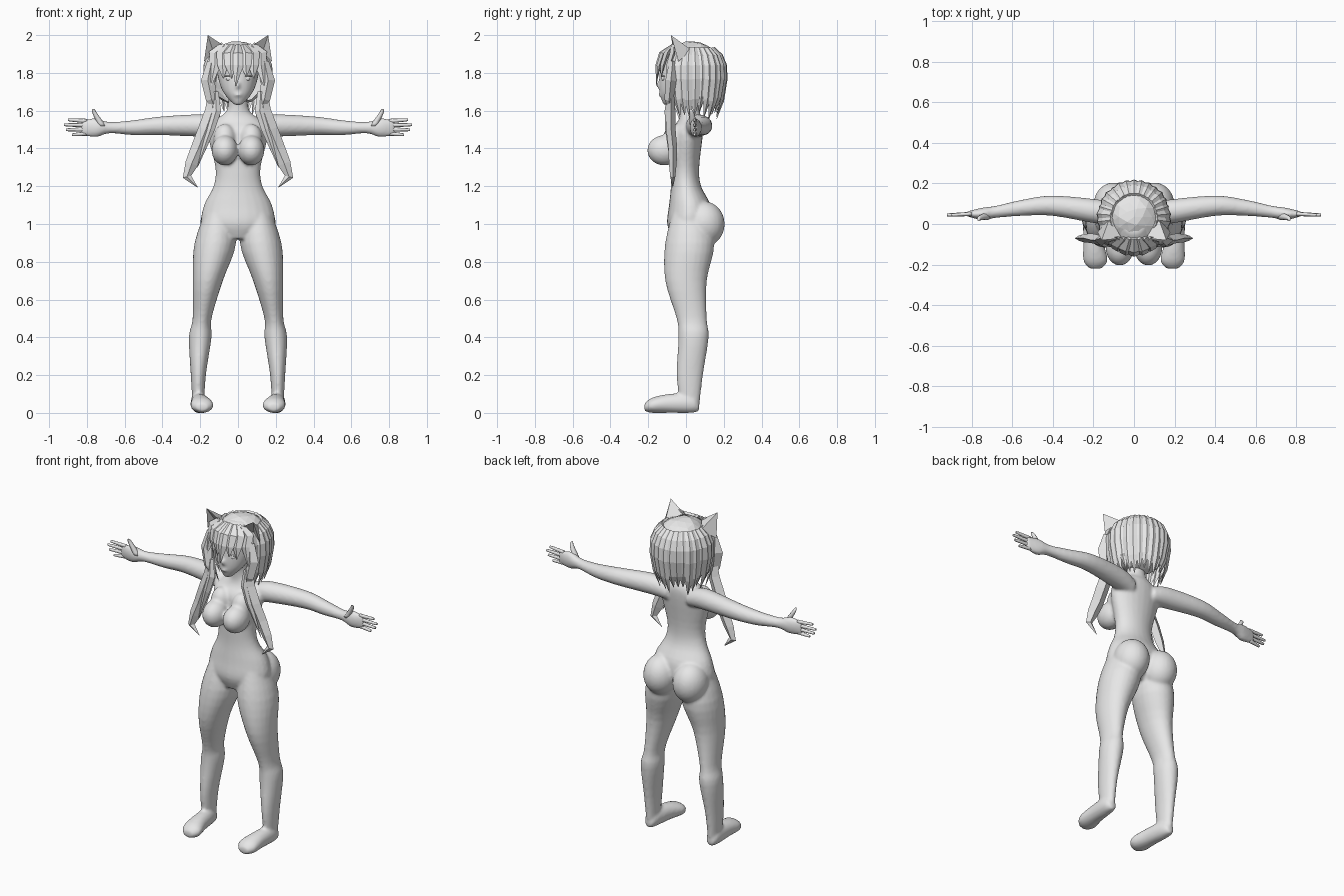
import bpy, bmesh, math, random
from mathutils import Vector, Matrix

random.seed(4)
if "Cube" in bpy.data.objects:
    bpy.data.objects.remove(bpy.data.objects["Cube"], do_unlink=True)

grey = (0.8, 0.8, 0.8, 1)
clay = bpy.data.materials.new("pale_grey")
clay.use_nodes = True
clay.diffuse_color = grey
clay.node_tree.nodes["Principled BSDF"].inputs["Base Color"].default_value = grey

SIDES = (1, -1)
HEAD = Vector((0, .035, 1.8))
FORWARD = Vector((0, -1, 0))


def finish(bm, name, smooth):
    bmesh.ops.recalc_face_normals(bm, faces=bm.faces)
    for face in bm.faces:
        face.smooth = smooth
    mesh = bpy.data.meshes.new(name)
    bm.to_mesh(mesh)
    bm.free()
    mesh.materials.append(clay)
    obj = bpy.data.objects.new(name, mesh)
    bpy.context.collection.objects.link(obj)
    return obj


def bridge(bm, loops):
    """Join successive loops of points and cap both ends."""
    rows = [[bm.verts.new(point) for point in loop] for loop in loops]
    for low, high in zip(rows, rows[1:]):
        for i in range(len(low)):
            bm.faces.new((low[i - 1], low[i], high[i], high[i - 1]))
    bm.faces.new(rows[0][::-1])
    bm.faces.new(rows[-1])


def spline(rows, steps=4):
    """Pass a smooth curve through rows of numbers."""
    rows = [Vector(row) for row in rows]
    padded = [rows[0], *rows, rows[-1]]
    result = []
    for before, a, b, after in zip(padded, padded[1:], padded[2:], padded[3:]):
        slope_a, slope_b = (b - before) / 2, (after - a) / 2
        for i in range(steps):
            t = i / steps
            ease = t * t * (3 - 2 * t)
            result.append(a.lerp(b, ease) + slope_a * t * (1 - t) ** 2 - slope_b * t * t * (1 - t))
    return result + [rows[-1]]


def tube(bm, rings, axis, side=1, sides=24):
    """Smooth tube; each ring is a centre and two radii, square to the axis."""
    across, along = [Vector([float(c == name) for c in "xyz"]) for name in "xyz" if name != axis]
    turns = [math.tau * i / sides for i in range(sides)]
    loops = []
    for x, y, z, wide, deep in spline(rings):
        centre = Vector((x * side, y, z))
        loops.append([centre + across * wide * math.cos(t) + along * deep * math.sin(t) for t in turns])
    bridge(bm, loops)


def trunk(bm, rows):
    """Central tube from rows of height, half width, front and back."""
    tube(bm, [(0, (front + back) / 2, z, wide, (back - front) / 2) for z, wide, front, back in rows], "z")


def ball(bm, centre, radii, side=1):
    x, y, z = centre
    place = Matrix.Translation((x * side, y, z)) @ Matrix.Diagonal((*radii, 1))
    bmesh.ops.create_uvsphere(bm, u_segments=24, v_segments=16, radius=1, matrix=place)


def lock(bm, points, width, outward, thick=0.4):
    """Hair lock with a ridged diamond section, tapering to its tip."""
    points = [Vector(p) for p in points]
    last = len(points) - 1
    loops = []
    for i, point in enumerate(points):
        t = i / last
        size = width * (min(1, .6 + 2 * t) * (1 - t ** 4) + .05)
        run = points[min(i + 1, last)] - points[max(i - 1, 0)]
        across = run.cross(outward).normalized()
        ridge = across.cross(run).normalized() * thick
        loops.append([point + d * size for d in (across, ridge, -across, -ridge)])
    bridge(bm, loops)


# Body: trunk, head and limbs fused into one smooth surface
bm = bmesh.new()
trunk(bm, [(.92, .1, -.07, .07), (1, .19, -.1, .13), (1.1, .18, -.09, .13), (1.2, .13, -.08, .08),
           (1.3, .12, -.08, .07), (1.48, .16, -.08, .09), (1.55, .12, -.04, .09),
           (1.6, .06, -.03, .07), (1.7, .05, -.04, .06)])
trunk(bm, [(1.63, .02, -.12, -.08), (1.7, .08, -.14, .03), (1.8, .11, -.14, .14),
           (1.9, .1, -.12, .14), (1.95, .06, -.05, .1)])
ball(bm, (0, -.14, 1.735), (.01, .02, .02))
ball(bm, (0, -.135, 1.685), (.025, .01, .01))
for side in SIDES:
    # Chest and seat
    ball(bm, (.07, -.115, 1.39), (.07, .09, .08), side)
    ball(bm, (.07, -.06, 1.45), (.06, .06, .08), side)
    ball(bm, (.1, .095, 1), (.1, .11, .12), side)
    # Leg
    tube(bm, [(.1, .02, 1.1, .06, .08), (.12, .02, .9, .11, .13), (.16, 0, .7, .08, .11),
              (.19, .03, .5, .05, .08), (.2, .04, .4, .06, .08), (.21, .02, .2, .04, .07),
              (.21, .02, .03, .03, .05)], "z", side)
    # Foot
    tube(bm, [(.21, .07, .03, .02, .02), (.21, .03, .05, .04, .05), (.2, -.09, .05, .05, .05),
              (.19, -.18, .04, .06, .04), (.19, -.22, .03, .03, .02)], "y", side)
    # Arm and palm
    tube(bm, [(.07, .05, 1.5, .05, .05), (.17, .06, 1.52, .06, .06), (.4, .09, 1.52, .05, .05),
              (.55, .08, 1.51, .04, .04), (.68, .06, 1.51, .03, .03), (.75, .05, 1.51, .03, .05),
              (.83, .05, 1.51, .01, .04)], "x", side)
body = finish(bm, "body", True)
fuse = body.modifiers.new("fuse", "REMESH")
fuse.mode = "VOXEL"
fuse.voxel_size = .009
fuse.use_smooth_shade = True
soften = body.modifiers.new("soften", "SMOOTH")
soften.iterations = 5

# Fingers and thumbs
bm = bmesh.new()
for side in SIDES:
    for i, tip in enumerate((.9, .92, .91, .88)):
        z = 1.545 - .022 * i
        spread = .006 - .004 * i
        tube(bm, [(.8, .05, z, .01, .012), (tip - .01, .045, z + spread, .008, .008),
                  (tip, .045, z + spread, .004, .004)], "x", side, 8)
    tube(bm, [(.72, .04, 1.52, .02, .02), (.76, .03, 1.59, .012, .012),
              (.765, .02, 1.61, .005, .005)], "z", side, 8)
finish(bm, "fingers", True)

# Eyes with heavier upper lids
bm = bmesh.new()
for side in SIDES:
    ball(bm, (.045, -.12, 1.77), (.02, .01, .013), side)
    ball(bm, (.047, -.12, 1.783), (.027, .014, .003), side)
finish(bm, "eyes", True)

# Hair cap, open around the face
bm = bmesh.new()
cap_place = Matrix.Translation(HEAD) @ Matrix.Scale(.168, 4)
bmesh.ops.create_icosphere(bm, subdivisions=3, radius=1, matrix=cap_place)
for v in bm.verts:
    v.co *= random.uniform(.998, 1.002)
opening = [v for v in bm.verts if v.co.y < -.04 and v.co.z < 1.86]
bmesh.ops.delete(bm, geom=opening, context="VERTS")
finish(bm, "hair_cap", False)

# Bob of overlapping locks round the back and sides
bm = bmesh.new()
count = 21
for i in range(count):
    turn = math.radians(122) * (2 * i / (count - 1) - 1)
    outward = Vector((math.sin(turn), math.cos(turn), 0))
    girth = .17 * random.uniform(.98, 1.02)
    fall = random.uniform(.3, .38)
    points = []
    for step in range(6):
        tilt = math.radians(50 - 18.5 * step)
        height = math.sin(tilt) * (.17 if tilt > 0 else fall)
        points.append(HEAD + outward * girth * math.cos(tilt) + Vector((0, 0, height)))
    lock(bm, points, .036, outward + Vector((0, 0, .1)))
finish(bm, "back_hair", False)

# Fringe over the forehead
bm = bmesh.new()
for i, tip_z in enumerate((1.72, 1.77, 1.77, 1.73, 1.78, 1.77, 1.72)):
    x = .04 * (i - 3)
    bend = 4 * x * x
    tip_x = x * 1.1 + random.uniform(-.015, .015)
    lock(bm, [(x * .6, -.07, 1.945), (x, -.13 + bend, 1.9), (x, -.15 + bend, 1.84),
              (tip_x, -.157 + bend, tip_z)], .035, Vector((x * 2, -1, .1)))
finish(bm, "fringe", False)

# Cheek locks and long locks falling in front of the shoulders
bm = bmesh.new()
for side in SIDES:
    def hang(points, width, thick):
        lock(bm, [(side * x, y, z) for x, y, z in points], width, FORWARD, thick)
    hang([(.14, -.07, 1.86), (.16, -.08, 1.76), (.14, -.09, 1.66), (.11, -.08, 1.58)], .035, .8)
    hang([(.13, -.08, 1.7), (.135, -.08, 1.6), (.17, -.08, 1.5), (.21, -.07, 1.4),
          (.245, -.07, 1.32), (.27, -.07, 1.25), (.215, -.07, 1.195)], .04, .6)
    hang([(.12, -.09, 1.7), (.115, -.1, 1.6), (.145, -.1, 1.5), (.215, -.08, 1.3)], .025, .5)
finish(bm, "long_locks", False)

# Pointed ears with a hollow front
bm = bmesh.new()
for side in SIDES:
    corners = ((.16, -.08, 2), (.18, -.04, 1.86), (.06, -.07, 1.935), (.12, .03, 1.92), (.13, -.03, 1.91))
    tip, outer, inner, back, hollow = [bm.verts.new((side * x, y, z)) for x, y, z in corners]
    rim = (tip, outer, back, inner)
    for a, b in ((tip, outer), (inner, tip), (outer, back), (back, inner)):
        bm.faces.new((a, b, hollow))
    for a, b in ((outer, tip), (tip, inner)):
        bm.faces.new((a, b, back))
finish(bm, "ears", False)
